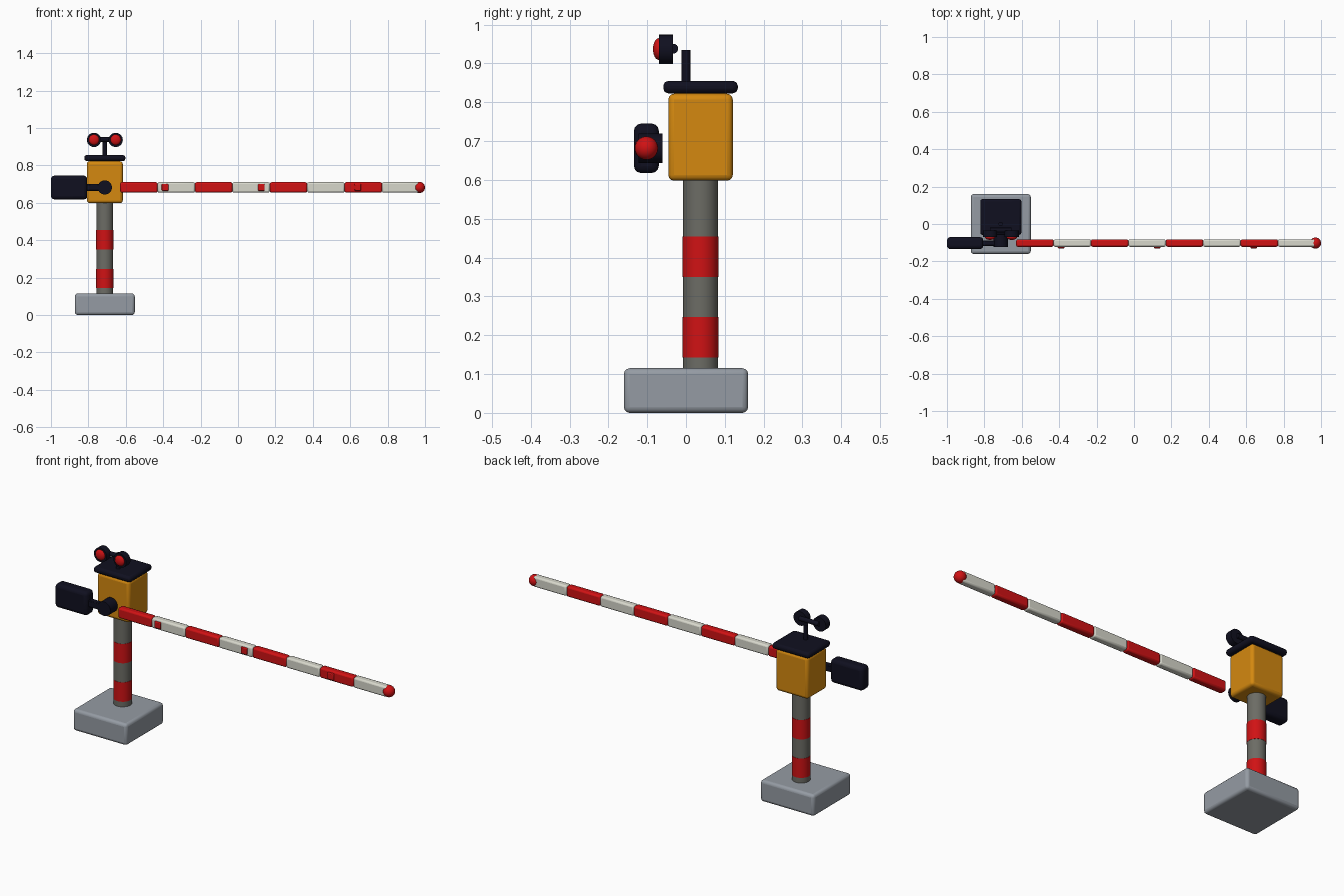
import bpy, math

if "Cube" in bpy.data.objects:
    bpy.data.objects.remove(bpy.data.objects["Cube"])

def mat(name, rgb):
    m = bpy.data.materials.new(name)
    m.diffuse_color = (*rgb, 1)
    m.use_nodes = True
    m.node_tree.nodes["Principled BSDF"].inputs["Base Color"].default_value = m.diffuse_color
    return m

RED = mat("signal red", (0.63, 0.006, 0.007))
WHITE = mat("off white", (0.68, 0.68, 0.60))
ORANGE = mat("amber paint", (0.66, 0.25, 0.005))
DARK = mat("dark navy", (0.005, 0.005, 0.014))
STEEL = mat("post grey", (0.15, 0.15, 0.13))
CONCRETE = mat("concrete grey", (0.30, 0.33, 0.37))

PX, PY = -0.712, 0.0375   # post axis
BY, BZ = -0.102, 0.682    # boom axis

def finish(name, material):
    o = bpy.context.object
    o.name = name
    o.data.materials.append(material)
    bpy.ops.object.shade_smooth_by_angle(angle=math.radians(35))
    return o

def box(name, lo, hi, material, bevel=0.0, segments=3):
    """Bevelled box between two corners."""
    bpy.ops.mesh.primitive_cube_add(size=1, location=[(a + b) / 2 for a, b in zip(lo, hi)])
    o = bpy.context.object
    o.scale = [b - a for a, b in zip(lo, hi)]
    bpy.ops.object.transform_apply(location=False, rotation=False, scale=True)
    if bevel:
        m = o.modifiers.new("bevel", 'BEVEL')
        m.width, m.segments = bevel, segments
    return finish(name, material)

def rod(name, centre, radius, length, axis, material, sides=32):
    rot = {'x': (0, math.pi / 2, 0), 'y': (math.pi / 2, 0, 0), 'z': (0, 0, 0)}[axis]
    bpy.ops.mesh.primitive_cylinder_add(vertices=sides, radius=radius, depth=length,
                                        location=centre, rotation=rot)
    return finish(name, material)

def ball(name, centre, scale, material):
    bpy.ops.mesh.primitive_uv_sphere_add(segments=24, ring_count=12, radius=1, location=centre)
    bpy.context.object.scale = scale
    bpy.ops.object.transform_apply(location=False, rotation=False, scale=True)
    return finish(name, material)

# Foundation and striped post
box("foundation", (PX - 0.16, -0.16, 0), (PX + 0.16, 0.16, 0.115), CONCRETE, 0.015)
rod("post", (PX, PY, 0.36), 0.045, 0.50, 'z', STEEL)
for i, z in enumerate((0.195, 0.402)):
    rod(f"post_band_{i + 1}", (PX, PY, z), 0.0462, 0.104, 'z', RED)

# Motor housing and its roof
box("housing", (PX - 0.096, PY - 0.083, 0.598), (PX + 0.096, PY + 0.083, 0.822), ORANGE, 0.015)
box("housing_roof", (PX - 0.11, PY - 0.096, 0.823), (PX + 0.11, PY + 0.096, 0.855), DARK, 0.0125, 2)

# Warning lamps on a mast
rod("lamp_mast", (PX, 0, 0.89), 0.012, 0.09, 'z', DARK, 16)
rod("lamp_crossbar", (PX, -0.0325, 0.938), 0.0125, 0.115, 'x', DARK, 16)
for side, s in (("left", -1), ("right", 1)):
    x = PX + s * 0.058
    rod(f"lamp_body_{side}", (x, -0.052, 0.936), 0.038, 0.036, 'y', DARK)
    ball(f"lamp_lens_{side}", (x, -0.07, 0.937), (0.028, 0.015, 0.028), RED)

# Pivot, arm and counterweight
rod("pivot", (PX, -0.091, BZ), 0.038, 0.062, 'y', DARK)
box("counterweight_arm", (-0.83, BY - 0.015, BZ - 0.018), (PX, BY + 0.015, BZ + 0.018), DARK, 0.004, 1)
box("counterweight", (-1.0, BY - 0.032, 0.618), (-0.806, BY + 0.032, 0.745), DARK, 0.018)

# Striped boom with rounded tip
for i in range(8):
    x = -0.63 + 0.2 * i
    box(f"boom_segment_{i + 1}", (x, BY - 0.02, BZ - 0.028), (x + 0.2, BY + 0.02, BZ + 0.028),
        WHITE if i % 2 else RED, 0.009, 2)
ball("boom_tip", (0.97, BY, BZ), (0.03, 0.03, 0.03), RED)

# Reflectors on the boom front
for i, x in enumerate((-0.39, 0.125, 0.64)):
    box(f"reflector_{i + 1}", (x - 0.018, BY - 0.028, BZ - 0.018), (x + 0.018, BY - 0.015, BZ + 0.018),
        RED, 0.004, 2)
